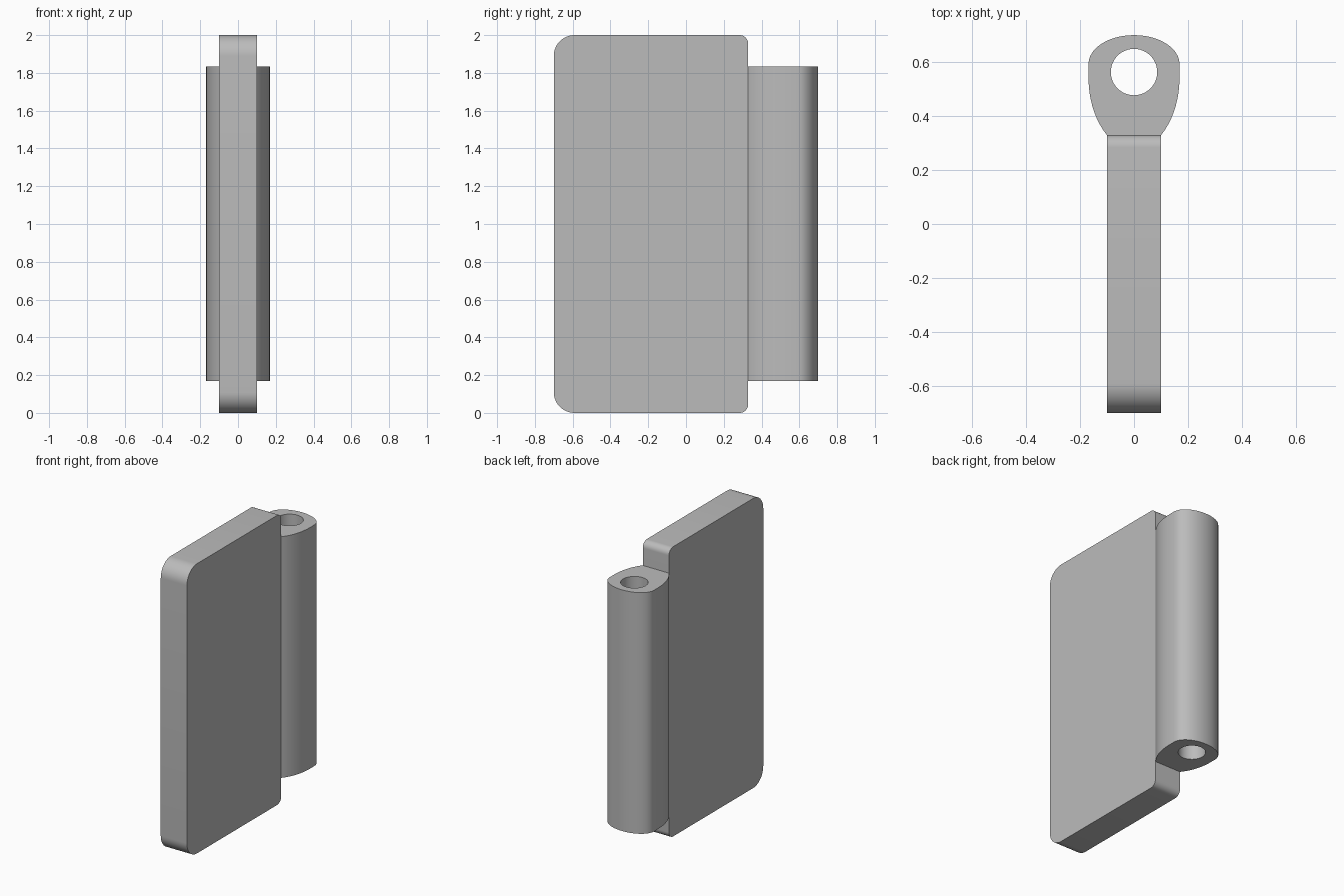
import bpy
from math import cos, sin, pi, radians
from mathutils import Vector
from mathutils.geometry import interpolate_bezier

cube = bpy.data.objects.get("Cube")
if cube:
    bpy.data.objects.remove(cube, do_unlink=True)

grey = bpy.data.materials.new("plain grey")
grey.use_nodes = True
colour = (0.5, 0.5, 0.5, 1)
grey.diffuse_color = colour
grey.node_tree.nodes["Principled BSDF"].inputs["Base Color"].default_value = colour


def arc(cx, cy, r, start, end, steps):
    """Points along a circular arc, angles in degrees."""
    angles = [radians(start + (end - start) * i / steps) for i in range(steps + 1)]
    return [(cx + r * cos(a), cy + r * sin(a)) for a in angles]


def bezier(*points, steps=12):
    return [tuple(p[:2]) for p in interpolate_bezier(*[Vector((*p, 0)) for p in points], steps)]


def extruded(name, outlines, depth, location, rotation=(0, 0, 0)):
    """Solid slab from closed outlines; inner outlines become holes."""
    curve = bpy.data.curves.new(name, "CURVE")
    curve.dimensions = "2D"
    curve.fill_mode = "BOTH"
    curve.extrude = depth / 2
    for outline in outlines:
        spline = curve.splines.new("POLY")
        spline.points.add(len(outline) - 1)
        for point, (x, y) in zip(spline.points, outline):
            point.co = (x, y, 0, 1)
        spline.use_cyclic_u = True
    obj = bpy.data.objects.new(name, curve)
    bpy.context.collection.objects.link(obj)
    obj.location, obj.rotation_euler = location, rotation
    bpy.ops.object.select_all(action="DESELECT")
    obj.select_set(True)
    bpy.context.view_layer.objects.active = obj
    bpy.ops.object.convert(target="MESH")
    obj = bpy.context.object
    obj.name = name
    obj.data.materials.clear()
    obj.data.materials.append(grey)
    # Weld caps to walls so the edges shade cleanly
    bpy.ops.object.mode_set(mode="EDIT")
    bpy.ops.mesh.select_all(action="SELECT")
    bpy.ops.mesh.remove_doubles(threshold=0.0001)
    bpy.ops.mesh.normals_make_consistent(inside=False)
    bpy.ops.object.mode_set(mode="OBJECT")
    bpy.ops.object.shade_smooth_by_angle(angle=radians(30))
    return obj


# Hinge leaf: upright slab, large front corners and small back corners
front, back, top = -0.7, 0.329, 2.0
big, small = 0.11, 0.045
leaf = (arc(front + big, big, big, 180, 270, 12)
        + arc(back - small, small, small, 270, 360, 8)
        + arc(back - small, top - small, small, 0, 90, 8)
        + arc(front + big, top - big, big, 90, 180, 12))
extruded("hinge_leaf", [leaf], 0.2, (0, 0, 0), (pi / 2, 0, pi / 2))

# Knuckle: flared neck running into a rounded end, mirrored across the middle
neck = bezier((0.1, 0.329), (0.145, 0.385), (0.169, 0.46), (0.169, 0.55))
crown = bezier((0.169, 0.59), (0.169, 0.655), (0.09, 0.7), (0, 0.7))
half = neck + crown
knuckle = half + [(-x, y) for x, y in reversed(half[:-1])]
pin_hole = arc(0, 0.563, 0.086, 0, 352.5, 47)
extruded("hinge_knuckle", [knuckle, pin_hole], 1.665, (0, 0, 1.0025))
